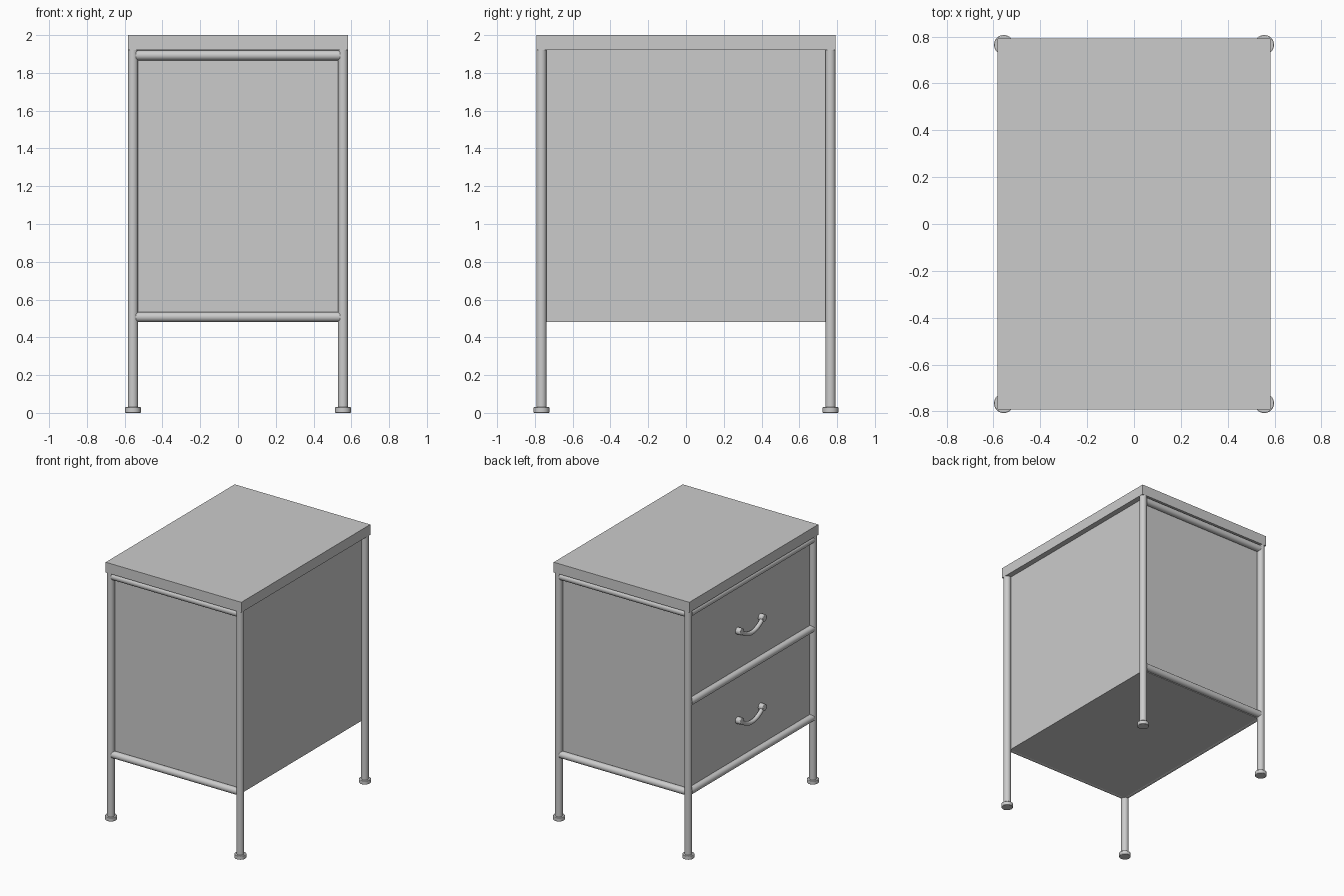
import bpy
import math
from mathutils import Vector

cube = bpy.data.objects.get("Cube")
if cube:
    bpy.data.objects.remove(cube, do_unlink=True)

# Single grey finish
grey = bpy.data.materials.new("grey_metal")
grey.use_nodes = True
GREY = (0.6, 0.6, 0.6, 1.0)
grey.diffuse_color = GREY
grey.node_tree.nodes["Principled BSDF"].inputs["Base Color"].default_value = GREY

LEG_X, LEG_Y = 0.556, 0.765      # leg axes
BOX_X, BOX_Y = 0.541, 0.75       # half size of the cabinet body
TOP_X, TOP_Y = 0.583, 0.792      # half size of the top
TUBE_R = 0.027


def finish(obj, name):
    obj.name = name
    obj.data.name = name
    obj.data.materials.append(grey)
    return obj


def box(name, low, high):
    low, high = Vector(low), Vector(high)
    bpy.ops.mesh.primitive_cube_add(size=1, location=(low + high) / 2)
    obj = bpy.context.object
    obj.scale = high - low
    bpy.ops.object.transform_apply(location=False, rotation=False, scale=True)
    return finish(obj, name)


def rod(name, start, end, radius, bevel=0.0):
    start, end = Vector(start), Vector(end)
    axis = end - start
    bpy.ops.mesh.primitive_cylinder_add(vertices=32, radius=radius, depth=axis.length,
                                        location=(start + end) / 2)
    obj = bpy.context.object
    obj.rotation_euler = axis.to_track_quat('Z', 'Y').to_euler()
    bpy.ops.object.shade_smooth_by_angle(angle=math.radians(40))
    if bevel:
        mod = obj.modifiers.new("rounded_edge", 'BEVEL')
        mod.width = bevel
        mod.segments = 2
    return finish(obj, name)


# Body and top
box("cabinet_body", (-BOX_X, -BOX_Y, 0.481), (BOX_X, BOX_Y, 1.92))
box("cabinet_top", (-TOP_X, -TOP_Y, 1.92), (TOP_X, TOP_Y, 2.0))

# Legs and feet at the four corners
for sy, end_name in ((-1, "front"), (1, "back")):
    for sx, side_name in ((-1, "right"), (1, "left")):
        x, y = sx * LEG_X, sy * LEG_Y
        rod(f"{end_name}_{side_name}_leg", (x, y, 0.02), (x, y, 1.92), TUBE_R)
        rod(f"{end_name}_{side_name}_foot", (x, y, 0), (x, y, 0.03), 0.042, 0.003)

# Rails across the front and back
for sy, end_name in ((-1, "front"), (1, "back")):
    for z, level in ((0.508, "lower"), (1.893, "upper")):
        rod(f"{end_name}_{level}_rail", (-0.54, sy * LEG_Y, z), (0.54, sy * LEG_Y, z), 0.0265)

# Rails around the drawers
for z, level in ((0.508, "lower"), (1.2, "middle"), (1.893, "upper")):
    rod(f"drawer_{level}_rail", (-LEG_X, -0.75, z), (-LEG_X, 0.75, z), 0.0265)


# Drooping drawer handle with a round mount at each end
def handle(name, z):
    for sy, side in ((-1, "front"), (1, "back")):
        rod(f"{name}_{side}_mount", (-BOX_X + 0.005, sy * 0.14, z),
            (-0.581, sy * 0.14, z), 0.026, 0.004)
    curve = bpy.data.curves.new(name, 'CURVE')
    curve.dimensions = '3D'
    curve.bevel_depth = 0.016
    curve.bevel_resolution = 4
    curve.use_fill_caps = True
    spline = curve.splines.new('POLY')
    steps = 16
    spline.points.add(steps)
    for i, point in enumerate(spline.points):
        t = -1 + 2 * i / steps
        point.co = (-0.565, 0.14 * t, z - 0.062 * (1 - t * t), 1)
    spline.use_smooth = True
    obj = bpy.data.objects.new(name, curve)
    bpy.context.collection.objects.link(obj)
    finish(obj, name)


handle("upper_drawer_handle", 1.52)
handle("lower_drawer_handle", 0.825)
